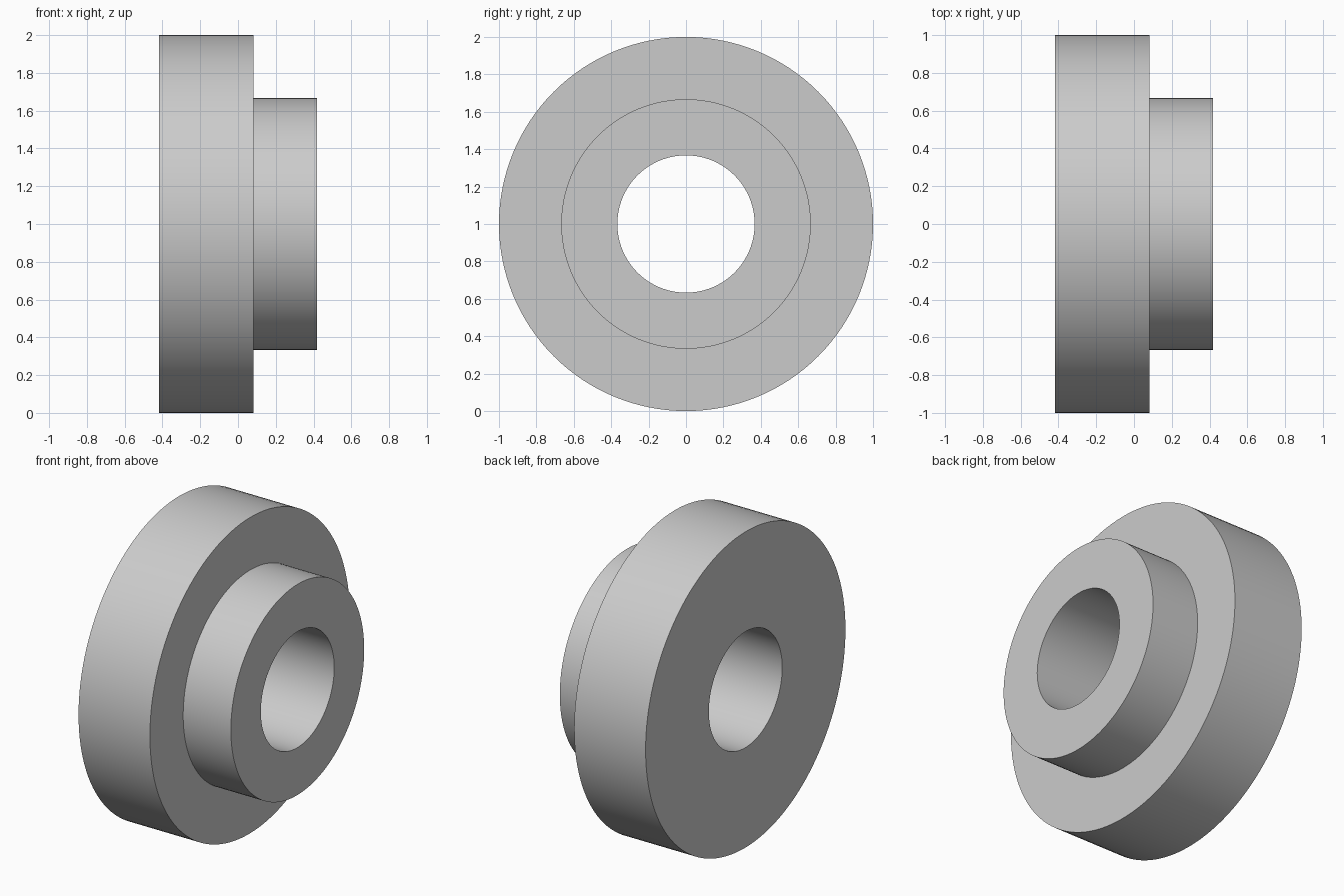
import bpy, bmesh
from math import radians, tau
from mathutils import Matrix, Vector

cube = bpy.data.objects.get("Cube")
if cube:
    bpy.data.objects.remove(cube, do_unlink=True)

SEGMENTS = 128
BACK, STEP, FRONT = -0.417, 0.083, 0.417       # positions along the x axis
BORE, HUB, FLANGE = 0.367, 0.667, 1.0          # radii

# Plain grey material
grey = bpy.data.materials.new("plain_grey")
grey.use_nodes = True
colour = (0.6, 0.6, 0.6, 1)
grey.diffuse_color = colour
grey.node_tree.nodes["Principled BSDF"].inputs["Base Color"].default_value = colour


def lathe_x(name, profile, material):
    """Revolve a closed (x, radius) profile around the x axis."""
    bm = bmesh.new()
    rings = []
    for i in range(SEGMENTS):
        turn = Matrix.Rotation(tau * i / SEGMENTS, 3, 'X')
        rings.append([bm.verts.new(turn @ Vector((x, 0, r))) for x, r in profile])
    count = len(profile)
    for i, ring in enumerate(rings):
        following = rings[(i + 1) % SEGMENTS]
        for j in range(count):
            k = (j + 1) % count
            bm.faces.new((ring[j], ring[k], following[k], following[j]))
    bmesh.ops.recalc_face_normals(bm, faces=bm.faces)
    mesh = bpy.data.meshes.new(name)
    bm.to_mesh(mesh)
    bm.free()
    mesh.materials.append(material)
    obj = bpy.data.objects.new(name, mesh)
    bpy.context.collection.objects.link(obj)
    return obj


# Flanged bushing: wide disc, narrower hub and a through bore
bushing = lathe_x("flanged_bushing", [
    (BACK, BORE), (BACK, FLANGE), (STEP, FLANGE),
    (STEP, HUB), (FRONT, HUB), (FRONT, BORE)], grey)
bushing.location.z = FLANGE

# Smooth round walls, sharp rims
bpy.ops.object.select_all(action='DESELECT')
bushing.select_set(True)
bpy.context.view_layer.objects.active = bushing
bpy.ops.object.shade_smooth_by_angle(angle=radians(30))
